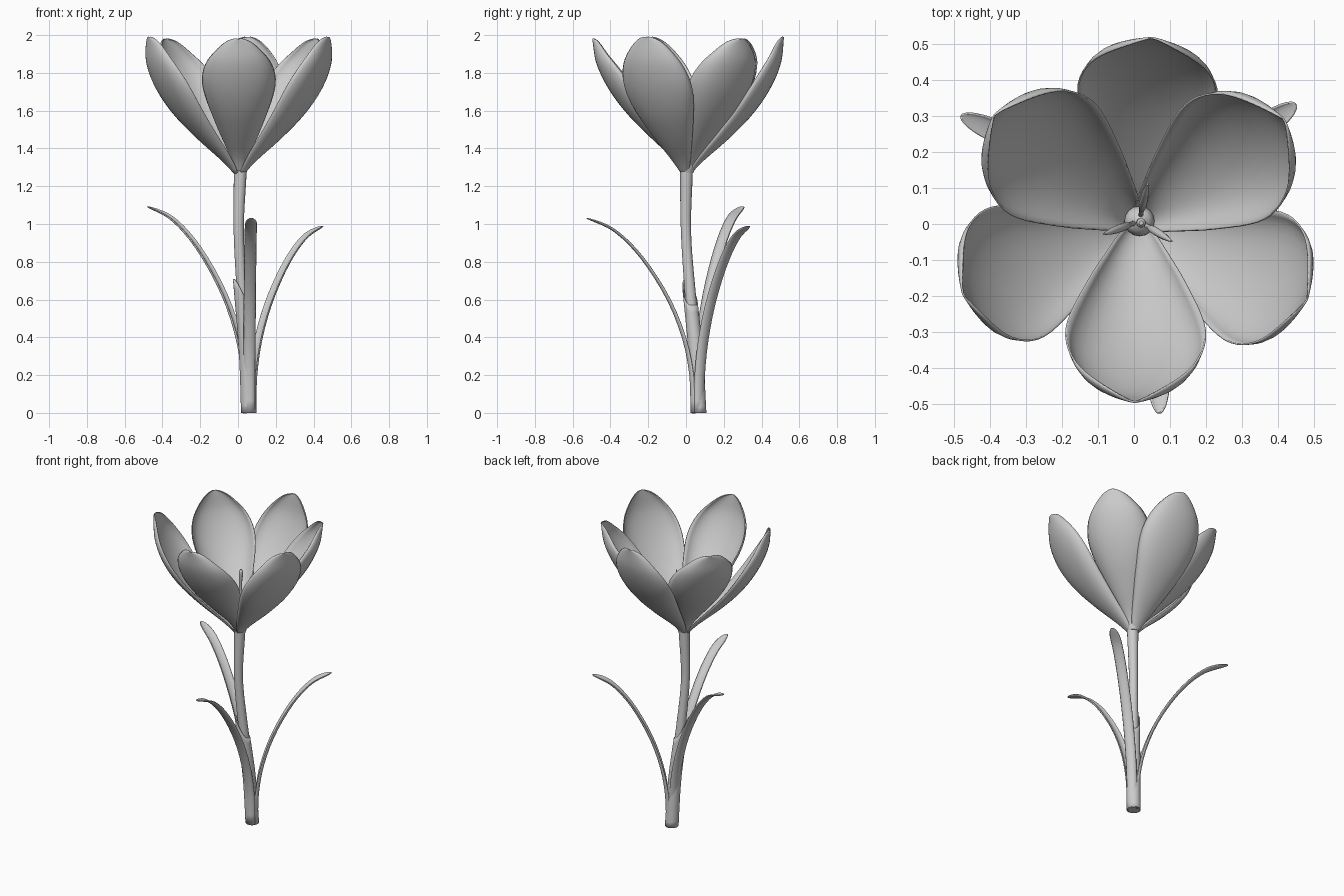
import bpy, bmesh
from math import sin, cos, pi, radians, sqrt
from mathutils import Vector

if "Cube" in bpy.data.objects:
    bpy.data.objects.remove(bpy.data.objects["Cube"])

grey = bpy.data.materials.new("plain_grey")
grey.use_nodes = True
grey.diffuse_color = (0.6, 0.6, 0.6, 1)
grey.node_tree.nodes["Principled BSDF"].inputs["Base Color"].default_value = (0.6, 0.6, 0.6, 1)


def spline(points, t):
    """Smooth interpolation through evenly spaced control tuples."""
    n = len(points) - 1
    i = min(int(t * n), n - 1)
    u = t * n - i
    b, c = Vector(points[i]), Vector(points[i + 1])
    a = Vector(points[i - 1]) if i else b * 2 - c
    d = Vector(points[i + 2]) if i + 2 <= n else c * 2 - b
    return 0.5 * (2 * b + (c - a) * u + (2 * a - 5 * b + 4 * c - d) * u**2
                  + (3 * b - a - 3 * c + d) * u**3)


def surface(name, rows, closed=False, caps=False, thickness=0):
    """Skin a grid of points, optionally wrapped into a tube."""
    bm = bmesh.new()
    grid = [[bm.verts.new(p) for p in row] for row in rows]
    n = len(grid[0])
    for low, high in zip(grid, grid[1:]):
        for j in range(n if closed else n - 1):
            k = (j + 1) % n
            bm.faces.new((low[j], low[k], high[k], high[j]))
    if caps:
        bm.faces.new(grid[0][::-1])
        bm.faces.new(grid[-1])
    bmesh.ops.remove_doubles(bm, verts=bm.verts, dist=0.0001)
    bmesh.ops.recalc_face_normals(bm, faces=bm.faces)
    mesh = bpy.data.meshes.new(name)
    bm.to_mesh(mesh)
    bm.free()
    mesh.materials.append(grey)
    obj = bpy.data.objects.new(name, mesh)
    bpy.context.collection.objects.link(obj)
    if thickness:
        mod = obj.modifiers.new("thickness", 'SOLIDIFY')
        mod.thickness = thickness
        mod.offset = 0
    bpy.ops.object.select_all(action='DESELECT')
    obj.select_set(True)
    bpy.context.view_layer.objects.active = obj
    bpy.ops.object.shade_smooth_by_angle(angle=radians(50))


def tube(name, path, steps=24, sides=16):
    """Round tube through (x, y, z, radius) control points."""
    rows = []
    for i in range(steps + 1):
        t = i / steps
        x, y, z, r = spline(path, t)
        e = 0.01
        along = (spline(path, min(t + e, 1)) - spline(path, max(t - e, 0))).to_3d()
        turn = Vector((0, 0, 1)).rotation_difference(along)
        rows.append([Vector((x, y, z)) + turn @ Vector((r * cos(a), r * sin(a), 0))
                     for a in (2 * pi * j / sides for j in range(sides))])
    surface(name, rows, closed=True, caps=True)


def blade(name, origin, angle, rib, half_width, cup, thickness, steps=28, across=14):
    """Cupped petal or leaf swept along an (r, z) rib that points to the given angle."""
    out = Vector((cos(angle), sin(angle), 0))
    side = Vector((-sin(angle), cos(angle), 0))
    up = Vector((0, 0, 1))
    rows = []
    for i in range(steps + 1):
        t = sin(i / steps * pi / 2)
        r, z = spline(rib, t)
        d = (spline(rib, min(t + 0.02, 1)) - spline(rib, max(t - 0.02, 0))).normalized()
        inward = up * d[0] - out * d[1]
        w = half_width(t)
        row = []
        for j in range(across + 1):
            v = 2 * j / across - 1
            row.append(origin + out * r + up * z + side * (w * sin(v * pi / 2 * 0.9) / sin(pi * 0.45))
                       + inward * (cup(t) * w * v * v))
        rows.append(row)
    surface(name, rows, thickness=thickness)


# Stem with a gentle bend, widening toward the foot
STEM = [(0.057, 0.067, 0, 0.036), (0.045, 0.052, 0.32, 0.033), (0.022, 0.022, 0.64, 0.029),
        (0.004, 0.0, 0.96, 0.027), (0.012, 0.002, 1.28, 0.034)]
tube("stem", STEM, steps=32)

# Sheath wrapped round the lower stem, rising to a point on one side
sheath = []
for i in range(17):
    row = []
    for j in range(24):
        a = 2 * pi * j / 24
        peak = (0.5 + 0.5 * cos(a - radians(205))) ** 2
        z = (0.57 + 0.14 * peak) * i / 16
        x, y, _, r = spline(STEM, z / 1.28)
        r += 0.003 + 0.012 * peak * (z / 0.7) ** 2
        row.append(Vector((x + r * cos(a), y + r * sin(a), z)))
    sheath.append(row)
surface("sheath", sheath, closed=True, thickness=0.004)

# Three arching leaves
LEAF = [(0.034, 0.0), (0.04, 0.2), (0.08, 0.4), (0.165, 0.61), (0.3, 0.82), (0.44, 0.96), (0.585, 1.03)]


def leaf_width(t):
    return 0.03 * sqrt(max(0, 1 - max(0, (t - 0.88) / 0.12) ** 2))


def leaf_cup(t):
    return 0.75 - 0.45 * t


for name, deg, reach, height in (("front_leaf", -89, 1, 1), ("left_leaf", 35, 0.8, 0.96),
                                 ("right_leaf", 156, 1.01, 1.06)):
    rib = [(0.034 + (r - 0.034) * reach, z * height) for r, z in LEAF]
    blade(name, Vector((0.06, 0.06, 0)), radians(deg), rib, leaf_width, leaf_cup, 0.005, across=8)

# Six broad cupped petals: (r, z) ribs and (t, half width)
INNER = [(0.015, 1.26), (0.075, 1.35), (0.195, 1.465), (0.315, 1.587), (0.41, 1.715), (0.475, 1.85), (0.497, 1.98)]
OUTER = [(0.018, 1.26), (0.09, 1.335), (0.222, 1.45), (0.345, 1.575), (0.44, 1.71), (0.5, 1.85), (0.518, 1.99)]
WIDTH = [(0, 0.018), (0.17, 0.058), (0.33, 0.12), (0.5, 0.172), (0.67, 0.2), (0.83, 0.203), (1, 0.19)]


def petal_width(t):
    return spline(WIDTH, t)[1] * sqrt(max(0, 1 - max(0, (t - 0.55) / 0.45) ** 2))


def inner_cup(t):
    return 0.8 - 0.35 * t


def outer_cup(t):
    return 0.5 - 0.15 * t


for place, deg in (("front", -91), ("left", 35), ("right", 143)):
    blade(f"inner_petal_{place}", Vector((0.01, 0.003, 0)), radians(deg), INNER, petal_width, inner_cup, 0.005)
for place, deg in (("back", 85), ("left", -24), ("right", 202)):
    blade(f"outer_petal_{place}", Vector((0.006, 0, 0)), radians(deg), OUTER, petal_width, outer_cup, 0.005)

# Flower heart: swollen base, central style and three stamens
cx, cy = 0.015, 0.008
tube("flower_heart", [(cx, cy, 1.27, 0.03), (cx, cy, 1.31, 0.042), (cx, cy, 1.35, 0.035),
                      (cx, cy, 1.375, 0.008)], steps=16)
tube("style", [(cx, cy, 1.36, 0.008), (cx, cy, 1.48, 0.008), (cx, cy - 0.004, 1.58, 0.009),
               (cx + 0.005, cy - 0.005, 1.66, 0.013), (cx + 0.005, cy - 0.005, 1.68, 0.006)], sides=10)
for i, deg in enumerate((78, 200, -32)):
    c, s = cos(radians(deg)), sin(radians(deg))
    tube(f"stamen_{i + 1}", [(cx + c * r, cy + s * r, z, w) for r, z, w in (
        (0.015, 1.35, 0.007), (0.03, 1.43, 0.007), (0.045, 1.5, 0.011),
        (0.075, 1.57, 0.01), (0.105, 1.63, 0.003))], sides=10)
